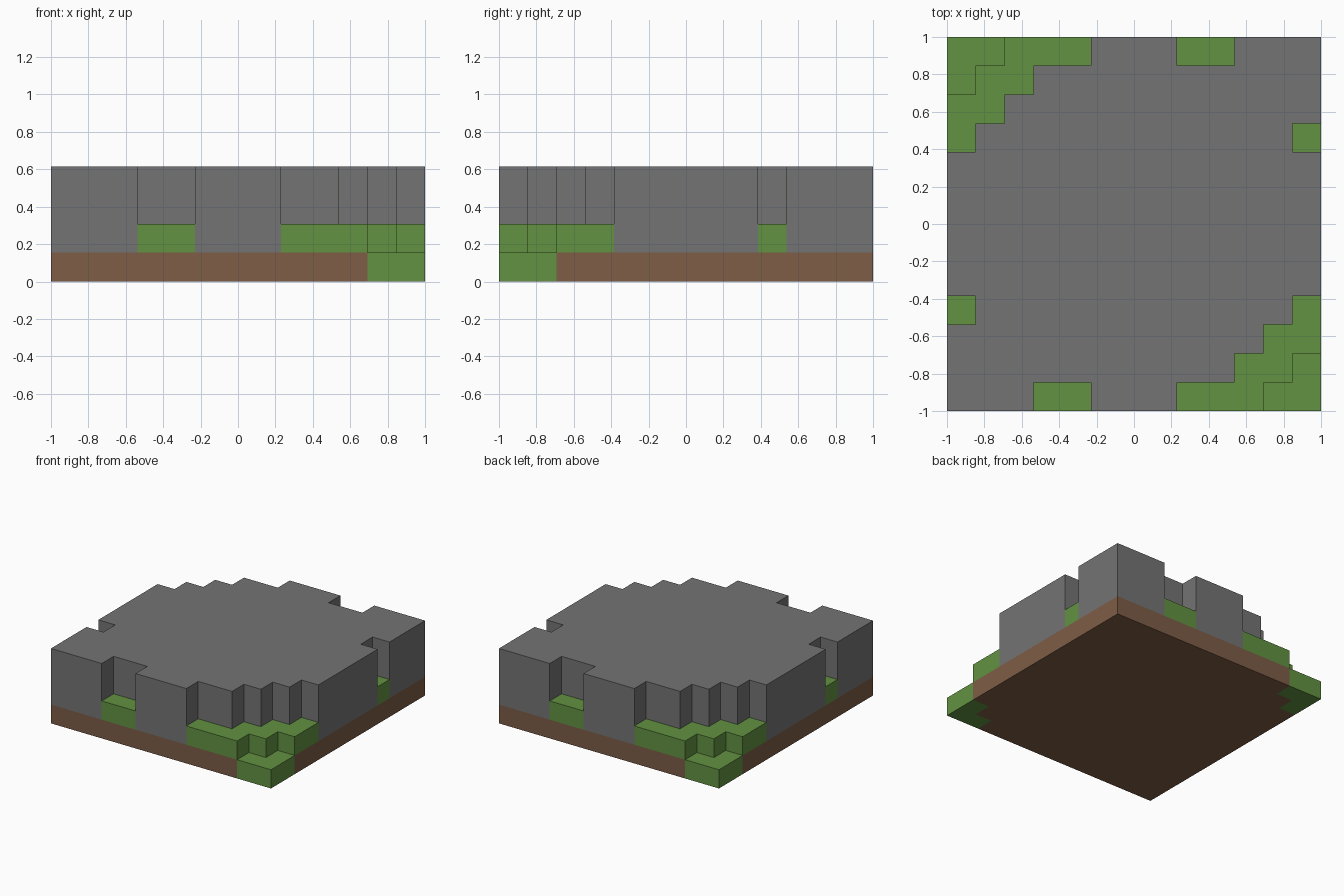
import bpy
import bmesh
from mathutils import Vector

if "Cube" in bpy.data.objects:
    bpy.data.objects.remove(bpy.data.objects["Cube"], do_unlink=True)

N = 13               # blocks along each side
S = 2 / N            # block size
LAYERS = 4


def material(name, rgb):
    m = bpy.data.materials.new(name)
    m.use_nodes = True
    color = (*rgb, 1)
    m.diffuse_color = color
    m.node_tree.nodes["Principled BSDF"].inputs["Base Color"].default_value = color
    return m


def both_corners(cells):
    """Repeat cells with a half turn about the centre."""
    return set(cells) | {(N - 1 - i, N - 1 - j) for i, j in cells}


# Block layout: stepped grass corners, notches in the rock edge
low_corner = both_corners([(11, 0), (12, 0), (12, 1)])
steps = [(i, j) for j, start in enumerate((8, 10, 11, 12)) for i in range(start, N)]
notches = [(3, 0), (4, 0), (0, 3)]
open_ground = both_corners(steps + notches)
everywhere = {(i, j) for i in range(N) for j in range(N)}


def blocks(cells, layers):
    return {(i, j, k) for i, j in cells for k in layers}


parts = {
    "dirt_base": blocks(everywhere - low_corner, [0]),
    "grass_ledges": blocks(low_corner, [0]) | blocks(open_ground - low_corner, [1]),
    "rock_plateau": blocks(everywhere - open_ground, range(1, LAYERS)),
}
materials = {
    "dirt_base": material("dirt brown", (0.205, 0.109, 0.061)),
    "grass_ledges": material("grass green", (0.122, 0.287, 0.054)),
    "rock_plateau": material("rock grey", (0.174, 0.174, 0.174)),
}
solid = set().union(*parts.values())


def build(name, voxels):
    """Make the outer faces of a group of blocks and merge the flat ones."""
    bm = bmesh.new()
    for cell in voxels:
        centre = Vector(cell) + Vector((0.5, 0.5, 0.5))
        for axis in range(3):
            for sign in (-1, 1):
                n = Vector((0, 0, 0))
                n[axis] = sign
                neighbour = tuple(int(c + d) for c, d in zip(cell, n))
                if neighbour in solid:
                    continue
                u = Vector((0, 0, 0))
                u[(axis + 1) % 3] = 0.5
                v = n.cross(u)
                mid = centre + n * 0.5
                corners = (mid - u - v, mid + u - v, mid + u + v, mid - u + v)
                bm.faces.new([bm.verts.new((p.x * S - 1, p.y * S - 1, p.z * S))
                              for p in corners])
    bmesh.ops.remove_doubles(bm, verts=bm.verts, dist=S / 100)
    bmesh.ops.dissolve_limit(bm, angle_limit=0.01, verts=bm.verts, edges=bm.edges)
    mesh = bpy.data.meshes.new(name)
    bm.to_mesh(mesh)
    bm.free()
    mesh.materials.append(materials[name])
    obj = bpy.data.objects.new(name, mesh)
    bpy.context.collection.objects.link(obj)


for part_name, voxels in parts.items():
    build(part_name, voxels)
